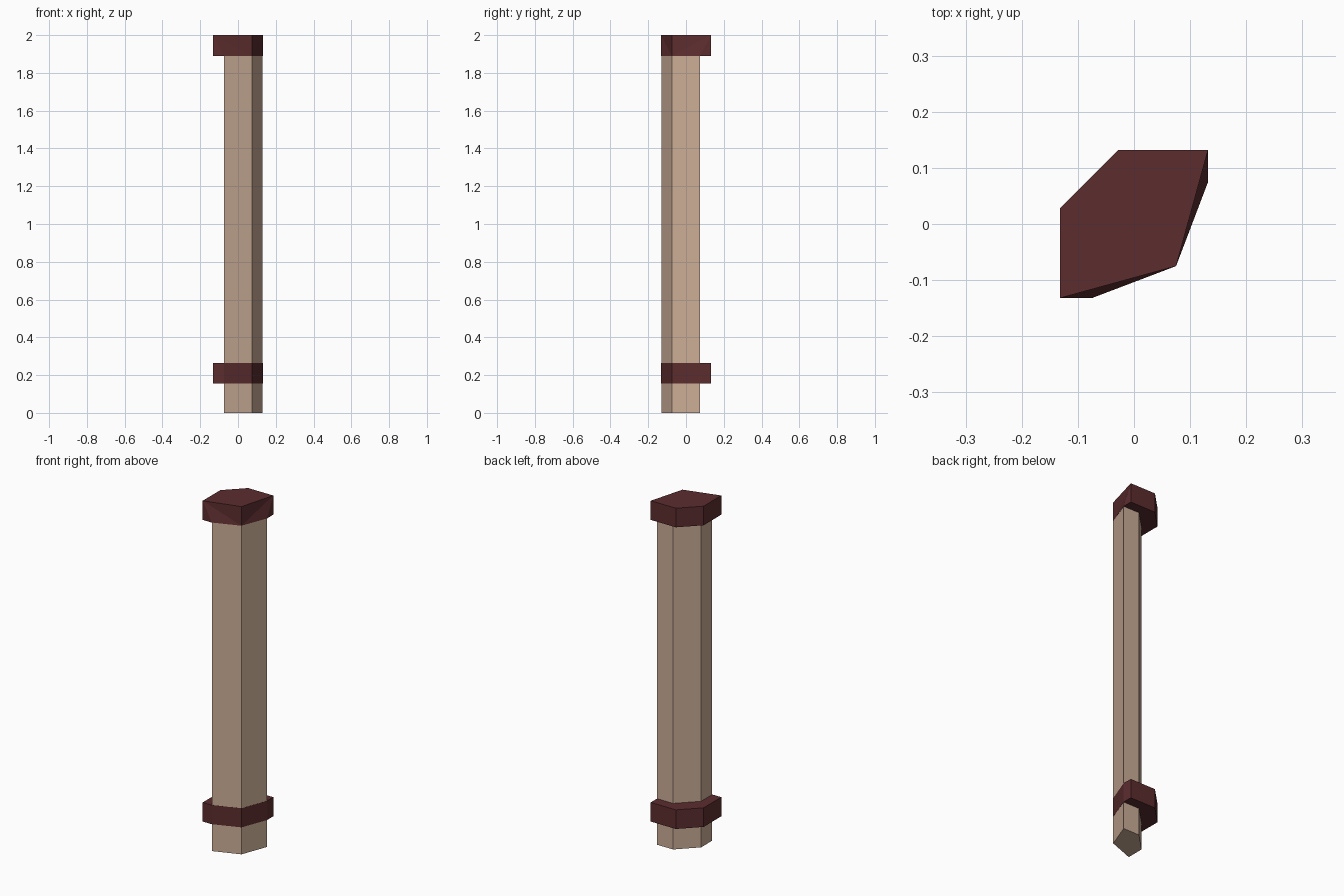
import bpy, bmesh

if "Cube" in bpy.data.objects:
    bpy.data.objects.remove(bpy.data.objects["Cube"])


def material(name, rgb):
    m = bpy.data.materials.new(name)
    m.diffuse_color = (*rgb, 1)
    m.use_nodes = True
    m.node_tree.nodes["Principled BSDF"].inputs["Base Color"].default_value = m.diffuse_color
    return m


TAN = material("tan stone", (0.60, 0.42, 0.31))
MAROON = material("dark maroon", (0.107, 0.026, 0.028))


def add_object(name, bm, mat):
    bmesh.ops.recalc_face_normals(bm, faces=bm.faces)
    mesh = bpy.data.meshes.new(name)
    bm.to_mesh(mesh)
    bm.free()
    mesh.materials.append(mat)
    bpy.context.collection.objects.link(bpy.data.objects.new(name, mesh))


def prism(name, outline, z0, z1, mat):
    bm = bmesh.new()
    low = [bm.verts.new((x, y, z0)) for x, y in outline]
    high = [bm.verts.new((x, y, z1)) for x, y in outline]
    bm.faces.new(low[::-1])
    bm.faces.new(high)
    n = len(outline)
    for i in range(n):
        j = (i + 1) % n
        bm.faces.new((low[i], low[j], high[j], high[i]))
    add_object(name, bm, mat)


# Outlines are symmetric about the diagonal y = -x
SHAFT = [(-0.075, -0.131), (0.075, -0.075), (0.131, 0.075),
         (0.03, 0.075), (-0.075, -0.03)]
BAND = [(-0.132, -0.132), (-0.075, -0.132), (0.075, -0.075), (0.132, 0.075),
        (0.132, 0.132), (-0.028, 0.132), (-0.132, 0.028)]

# Shaft below and above the band
prism("shaft_foot", SHAFT, 0, 0.155, TAN)
prism("shaft", SHAFT, 0.265, 1.89, TAN)

# Lower band
prism("lower_band", BAND, 0.155, 0.265, MAROON)

# Top cap: the top outline skips the two shaft corners, leaving sloped facets
bm = bmesh.new()
low = [bm.verts.new((x, y, 1.89)) for x, y in BAND]
high = {i: bm.verts.new((*BAND[i], 2.0)) for i in (0, 2, 4, 5, 6)}
bm.faces.new(low[::-1])
bm.faces.new(list(high.values()))
for a, b in ((4, 5), (5, 6), (6, 0)):
    bm.faces.new((low[a], low[b], high[b], high[a]))
for corner, mid in ((0, 1), (4, 3)):
    bm.faces.new((high[corner], low[corner], low[mid]))
    bm.faces.new((high[corner], low[mid], low[2]))
    bm.faces.new((high[corner], low[2], high[2]))
add_object("top_cap", bm, MAROON)
